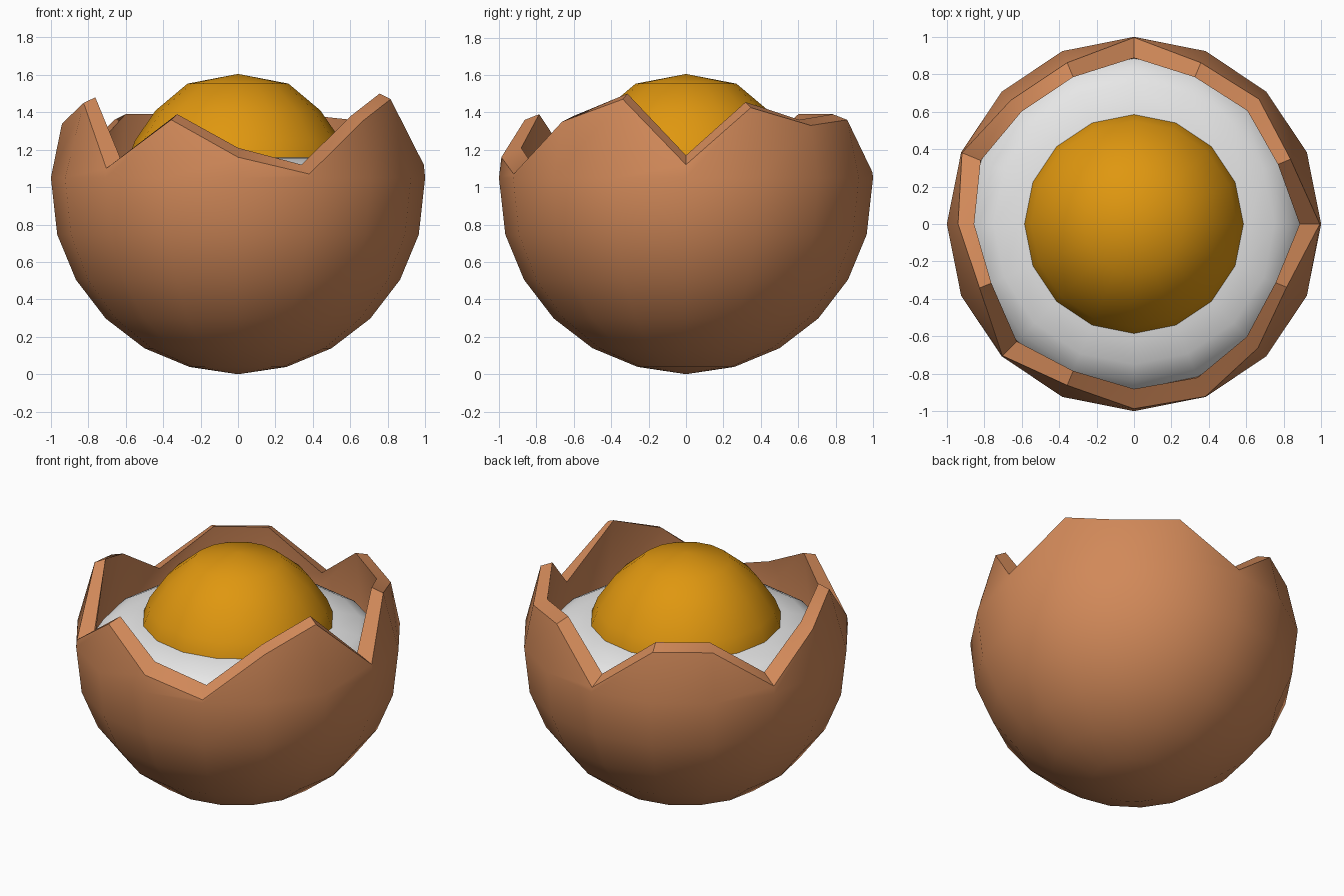
import bpy, bmesh, math

if "Cube" in bpy.data.objects:
    bpy.data.objects.remove(bpy.data.objects["Cube"])

N = 16


def material(name, rgb):
    m = bpy.data.materials.new(name)
    m.diffuse_color = (*rgb, 1)
    m.use_nodes = True
    m.node_tree.nodes["Principled BSDF"].inputs["Base Color"].default_value = m.diffuse_color
    return m


def level(r, z):
    """A level ring given as 16 (radius, height) pairs."""
    return [(r, z)] * N


def loft(name, rings, mat, angle):
    """Skin a stack of 16-sided rings; radius 0 makes a pole."""
    bm = bmesh.new()
    rows = []
    for ring in rings:
        if ring[0][0] == 0:
            rows.append([bm.verts.new((0, 0, ring[0][1]))] * N)
        else:
            rows.append([bm.verts.new((r * math.cos(math.tau * i / N),
                                       r * math.sin(math.tau * i / N), z))
                         for i, (r, z) in enumerate(ring)])
    for a, b in zip(rows, rows[1:]):
        for i in range(N):
            j = (i + 1) % N
            quad = list(dict.fromkeys((a[i], a[j], b[j], b[i])))
            bm.faces.new(quad)
    bmesh.ops.recalc_face_normals(bm, faces=bm.faces)
    me = bpy.data.meshes.new(name)
    bm.to_mesh(me)
    bm.free()
    me.materials.append(mat)
    ob = bpy.data.objects.new(name, me)
    bpy.context.collection.objects.link(ob)
    bpy.ops.object.select_all(action='DESELECT')
    ob.select_set(True)
    bpy.context.view_layer.objects.active = ob
    bpy.ops.object.shade_smooth_by_angle(angle=math.radians(angle))
    return ob


shell_mat = material("brown shell", (0.64, 0.25, 0.10))
white_mat = material("egg white", (0.80, 0.80, 0.80))
yolk_mat = material("yolk orange", (0.74, 0.31, 0.005))

# Broken rim: inner edge height for each of the 16 directions, starting at +x
rim = [1.17, 1.455, 1.36, 1.39, 1.13, 1.39, 1.39, 1.15,
       1.37, 1.48, 1.15, 1.39, 1.21, 1.12, 1.38, 1.50]
outer_rim, inner_rim = [], []
for z in rim:
    zo = z - (0.05 if z < 1.25 else 0.03)
    outer_rim.append((math.sqrt(1 - (zo - 1) ** 2), zo))
    inner_rim.append((0.89 - 0.35 * (z - 1.05) ** 2, z))

# Shell: outer bowl, jagged rim, inner bowl
steps = [math.radians(15 * k) for k in range(1, 6)]
bowl = [(0, 0)] + [(math.sin(a), 1.005 - math.cos(a)) for a in steps] + [(1, 1.05)]
inside = [(0.89, 1.05)] + [(0.89 * math.sin(a), 1.005 - 0.89 * math.cos(a))
                           for a in reversed(steps)] + [(0, 0.11)]
loft("shell", [level(*p) for p in bowl] + [outer_rim, inner_rim]
     + [level(*p) for p in inside], shell_mat, 40)

# Egg white: shallow dome filling the bowl
white = [(0, 1.18), (0.3, 1.18), (0.5, 1.17), (0.62, 1.155), (0.75, 1.12),
         (0.84, 1.07), (0.885, 1.0), (0.8, 0.9), (0, 0.85)]
loft("egg_white", [level(*p) for p in white], white_mat, 60)

# Yolk: rounded dome sitting in the white
yolk = [(0, 1.605), (0.27, 1.553), (0.44, 1.41), (0.55, 1.25), (0.6, 1.12),
        (0.6, 1.0), (0.45, 0.92), (0, 0.9)]
loft("yolk", [level(*p) for p in yolk], yolk_mat, 60)
